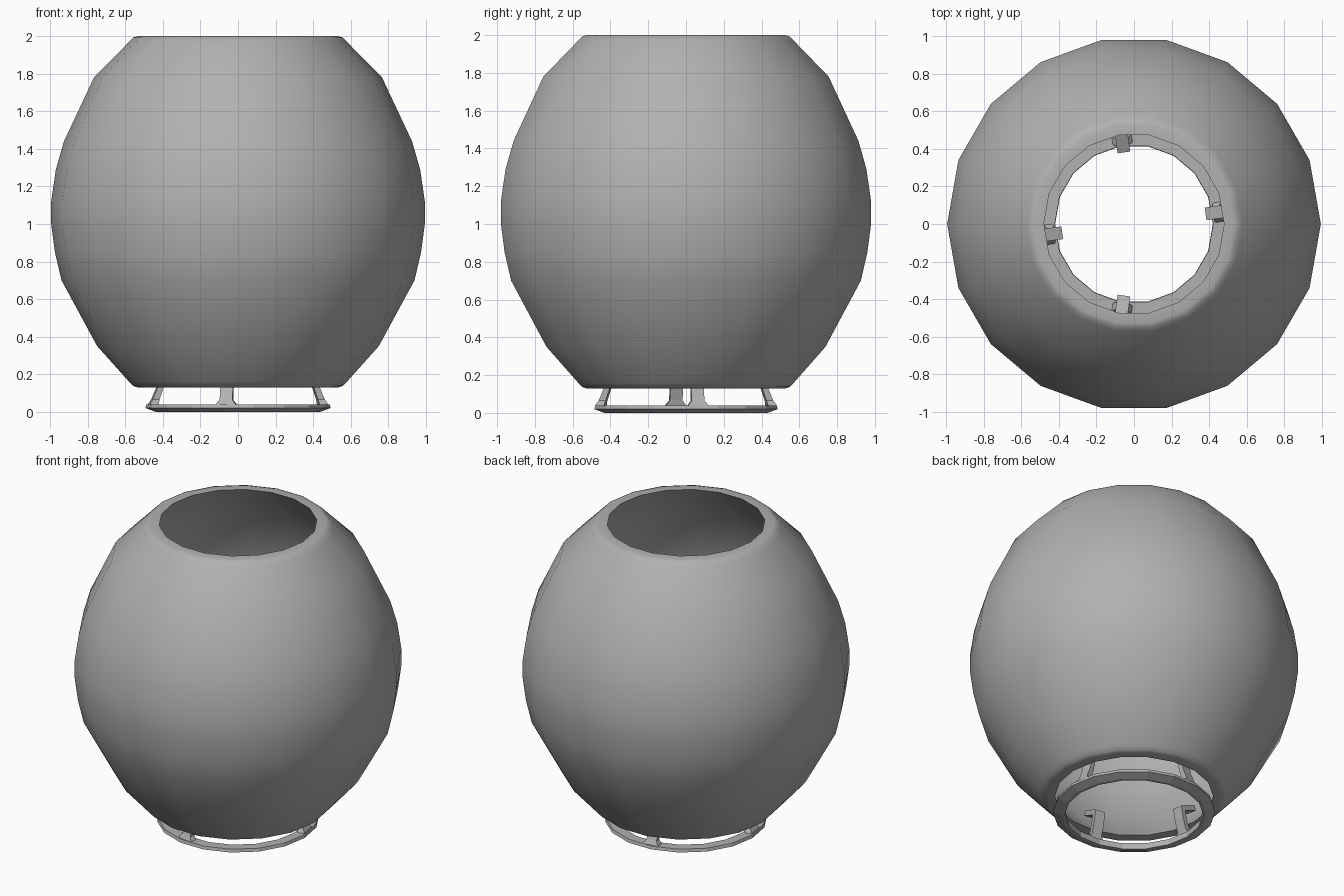
import bpy, bmesh, math
from mathutils import Vector

if "Cube" in bpy.data.objects:
    bpy.data.objects.remove(bpy.data.objects["Cube"])

SIDES = 18

grey = bpy.data.materials.new("dark_grey")
grey.diffuse_color = (0.44, 0.44, 0.44, 1)
grey.use_nodes = True
grey.node_tree.nodes["Principled BSDF"].inputs["Base Color"].default_value = grey.diffuse_color


def finish(bm, name, smooth_angle=None):
    bmesh.ops.recalc_face_normals(bm, faces=bm.faces)
    mesh = bpy.data.meshes.new(name)
    bm.to_mesh(mesh)
    bm.free()
    mesh.materials.append(grey)
    ob = bpy.data.objects.new(name, mesh)
    bpy.context.collection.objects.link(ob)
    if smooth_angle:
        bpy.ops.object.select_all(action='DESELECT')
        ob.select_set(True)
        bpy.context.view_layer.objects.active = ob
        bpy.ops.object.shade_smooth_by_angle(angle=math.radians(smooth_angle))
    return ob


def lathe(name, profile, smooth_angle=None):
    """Revolve a closed (radius, z) profile around the z axis."""
    bm = bmesh.new()
    rings = []
    for i in range(SIDES):
        a = 2 * math.pi * i / SIDES
        rings.append([bm.verts.new((r * math.cos(a), r * math.sin(a), z)) for r, z in profile])
    n = len(profile)
    for i in range(SIDES):
        p, q = rings[i], rings[(i + 1) % SIDES]
        for j in range(n):
            k = (j + 1) % n
            bm.faces.new((p[j], q[j], q[k], p[k]))
    return finish(bm, name, smooth_angle)


def strut(name, degrees):
    """Leaning strip with flared foot and a hook reaching over the globe's lip."""
    # inner and outer (radius, z) with half width, from foot to hook tip
    sections = [
        ((0.435, 0.03), (0.48, 0.03), 0.058),
        ((0.43, 0.045), (0.475, 0.045), 0.05),
        ((0.425, 0.065), (0.462, 0.065), 0.034),
        ((0.40, 0.14), (0.435, 0.13), 0.034),
        ((0.385, 0.215), (0.42, 0.195), 0.034),
        ((0.50, 0.265), (0.515, 0.235), 0.034),
    ]
    a = math.radians(degrees)
    radial = Vector((math.cos(a), math.sin(a), 0))
    side = Vector((-math.sin(a), math.cos(a), 0))
    bm = bmesh.new()
    loops = []
    for inner, outer, w in sections:
        loop = []
        for (r, z), s in ((inner, -w), (outer, -w), (outer, w), (inner, w)):
            loop.append(bm.verts.new(radial * r + side * s + Vector((0, 0, z))))
        loops.append(loop)
    for p, q in zip(loops, loops[1:]):
        for j in range(4):
            k = (j + 1) % 4
            bm.faces.new((p[j], p[k], q[k], q[j]))
    bm.faces.new(loops[0])
    bm.faces.new(loops[-1])
    return finish(bm, name)


# Hollow globe: outer wall upward, rounded rims, inner wall downward
outer = [(0.48, 0.13), (0.535, 0.13), (0.558, 0.137), (0.58, 0.16), (0.75, 0.35),
         (0.94, 0.70), (0.975, 0.85), (0.995, 1.0), (0.995, 1.12),
         (0.97, 1.29), (0.927, 1.44), (0.767, 1.78), (0.58, 1.97),
         (0.558, 1.993), (0.535, 2.0), (0.48, 2.0)]
inner = [(0.53, 1.945), (0.715, 1.76), (0.87, 1.43), (0.94, 1.12),
         (0.94, 1.0), (0.89, 0.72), (0.705, 0.37), (0.53, 0.185)]
lathe("globe_shade", outer + inner, 40)

# Base ring with sloping underside
lathe("base_ring", [(0.42, 0.0), (0.44, 0.0), (0.493, 0.02), (0.488, 0.04), (0.422, 0.04)])

# Four struts carrying the globe
for i, ang in enumerate((8, 98, 187, 262)):
    strut(f"support_strut_{i + 1}", ang)
